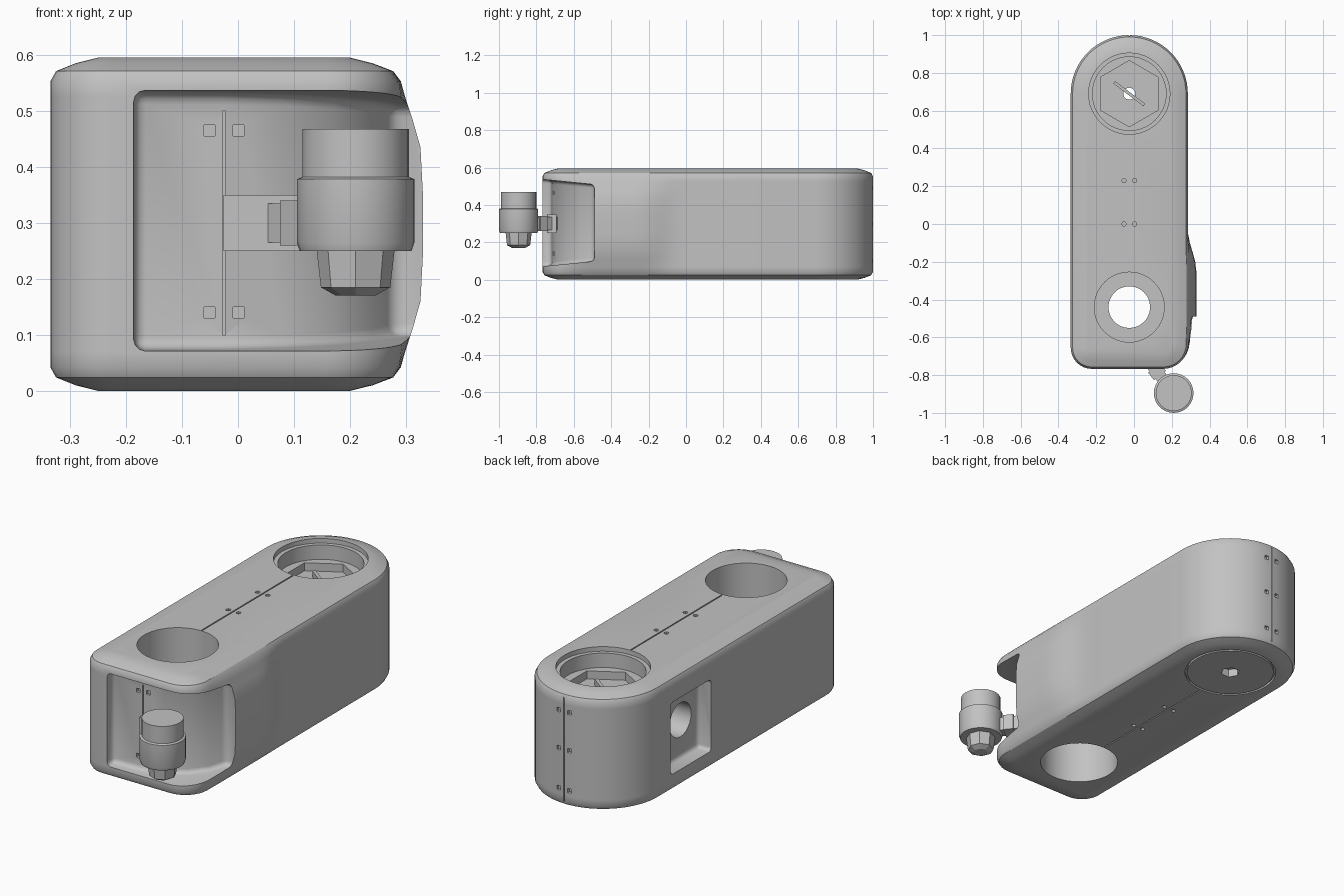
import bpy, bmesh, math
from mathutils import Vector, Matrix

if "Cube" in bpy.data.objects:
    bpy.data.objects.remove(bpy.data.objects["Cube"], do_unlink=True)

grey = bpy.data.materials.new("mid_grey")
grey.use_nodes = True
COLOUR = (0.54, 0.54, 0.54, 1)
grey.diffuse_color = COLOUR
grey.node_tree.nodes["Principled BSDF"].inputs["Base Color"].default_value = COLOUR

SEAM, DIAL_Y, HOLE_Y, HEIGHT = -0.025, 0.69, -0.44, 0.595


def finish(name, bm):
    bmesh.ops.recalc_face_normals(bm, faces=bm.faces)
    mesh = bpy.data.meshes.new(name)
    bm.to_mesh(mesh)
    bm.free()
    mesh.materials.append(grey)
    obj = bpy.data.objects.new(name, mesh)
    bpy.context.collection.objects.link(obj)
    return obj


def loft(name, rings):
    """Closed skin through equal-length rings of points."""
    bm = bmesh.new()
    loops = [[bm.verts.new(p) for p in ring] for ring in rings]
    for a, b in zip(loops, loops[1:]):
        for i in range(len(a)):
            j = (i + 1) % len(a)
            bm.faces.new((a[i], a[j], b[j], b[i]))
    bm.faces.new(loops[0][::-1])
    bm.faces.new(loops[-1])
    return finish(name, bm)


def turned(name, x, y, profile, sides=48, phase=0):
    """Stack of circles from (radius, height) pairs."""
    angles = [phase + math.tau * i / sides for i in range(sides)]
    return loft(name, [[(x + r * math.cos(a), y + r * math.sin(a), z) for a in angles]
                       for r, z in profile])


def box(name, centre, size, turn=0):
    bm = bmesh.new()
    bmesh.ops.create_cube(bm, size=1)
    bm.transform(Matrix.Translation(centre) @ Matrix.Rotation(turn, 4, 'Z')
                 @ Matrix.Diagonal((*size, 1)))
    return finish(name, bm)


def bevel(obj, width, segments=3):
    mod = obj.modifiers.new("bevel", 'BEVEL')
    mod.width, mod.segments = width, segments
    mod.limit_method, mod.angle_limit = 'ANGLE', math.radians(40)
    apply(obj)


def apply(obj):
    bpy.context.view_layer.objects.active = obj
    for mod in list(obj.modifiers):
        bpy.ops.object.modifier_apply(modifier=mod.name)


def cut(obj, cutter):
    mod = obj.modifiers.new("cut", 'BOOLEAN')
    mod.operation, mod.solver, mod.object = 'DIFFERENCE', 'EXACT', cutter
    apply(obj)
    bpy.data.objects.remove(cutter, do_unlink=True)


def ramp(t):
    t = min(max(t, 0), 1)
    return t * t * (3 - 2 * t)


# Body: round back, softened front corners, swollen flank on the +x side
def arc(cx, cy, r, start, end, n):
    return [(cx + r * math.cos(math.radians(start + (end - start) * i / n)),
             cy + r * math.sin(math.radians(start + (end - start) * i / n)))
            for i in range(n + 1)]


def body_ring(z, inset):
    pts = arc(SEAM, DIAL_Y, 0.31 - inset, 0, 180, 32)
    pts += arc(-0.223, -0.655, 0.112 - inset, 180, 270, 8)
    pts += arc(0.155, -0.637, 0.13 - inset, 270, 360, 8)
    pts += [(0.285 - inset, -0.6 + 0.05 * i) for i in range(14)]
    ring = []
    for x, y in pts:
        swell = ramp((-0.03 - y) / 0.22) * ramp((y + 0.76) / 0.26)
        swell *= ramp((0.3 - abs(z - HEIGHT / 2)) / 0.2)
        ring.append((x + (0.045 * swell if x > 0.1 else 0), y, z))
    return ring


lower = [(0, 0.085), (0.01, 0.045), (0.024, 0.01), (0.042, 0), (0.07, 0),
         (0.11, 0), (0.16, 0), (0.24, 0)]
levels = lower + [(HEIGHT - z, d) for z, d in reversed(lower)]
body = loft("body", [body_ring(z, d) for z, d in levels])

# Front bay with a curved wall, widening in height towards the front
bay_plan = [(-0.19, -0.9), (-0.185, -0.72), (SEAM, -0.715), (0.08, -0.69),
            (0.17, -0.64), (0.24, -0.57), (0.275, -0.49), (0.5, -0.49), (0.5, -0.9)]
bay = loft("bay_cutter", [[(x, y, z + slope * (y + 0.65)) for x, y in bay_plan]
                          for z, slope in ((0.083, 0.1), (0.525, -0.1))])
bevel(bay, 0.02)
cut(body, bay)

# Vertical bore with a narrow ledge half way
cut(body, turned("bore_top", SEAM, HOLE_Y, [(0.185, 0.345), (0.185, 0.8)]))
cut(body, turned("bore_low", SEAM, HOLE_Y, [(0.185, -0.2), (0.185, 0.25)]))
cut(body, turned("bore_mid", SEAM, HOLE_Y, [(0.11, 0.2), (0.11, 0.4)]))

# Stepped dial well with a hexagonal pocket and a small through hole
cut(body, turned("well_rim", SEAM, DIAL_Y, [(0.215, 0.572), (0.215, 0.8)]))
cut(body, turned("well", SEAM, DIAL_Y, [(0.195, 0.5), (0.195, 0.8)]))
cut(body, turned("hex_pocket", SEAM, DIAL_Y, [(0.175, 0.46), (0.175, 0.7)], 6, math.pi / 6))
cut(body, turned("pin_hole", SEAM, DIAL_Y, [(0.032, -0.1), (0.032, 0.6)], 12))
cut(body, turned("hex_socket", SEAM, DIAL_Y, [(0.045, -0.1), (0.045, 0.04)], 6))

# Ring groove round the bottom disc
groove = turned("groove", SEAM, DIAL_Y, [(0.218, -0.05), (0.218, 0.012)])
cut(groove, turned("groove_core", SEAM, DIAL_Y, [(0.208, -0.1), (0.208, 0.1)]))
cut(body, groove)

# Side window with a round opening, on the -x side
window = box("window", (-0.333, 0.44, 0.28), (0.14, 0.32, 0.36))
bevel(window, 0.02)
cut(body, window)
port = turned("port", 0, 0, [(0.085, -0.1), (0.085, 0.1)], 24)
port.data.transform(Matrix.Translation((-0.25, 0.42, 0.29)) @ Matrix.Rotation(math.pi / 2, 4, 'Y'))
cut(body, port)

# Seam lines and paired screw holes
for z in (0, HEIGHT):
    cut(body, box("seam", (SEAM, 0.11, z), (0.006, 0.72, 0.012)))
    for y in (0, 0.23):
        for side in (-1, 1):
            cut(body, turned("screw", SEAM + side * 0.028, y, [(0.012, z - 0.015), (0.012, z + 0.015)], 6))
cut(body, box("back_seam", (SEAM, 1.0, HEIGHT / 2), (0.006, 0.012, 0.55)))
for z in (0.1, 0.3, 0.49):
    for side in (-1, 1):
        cut(body, box("back_screw", (SEAM + side * 0.03, 1.0, z), (0.02, 0.03, 0.02)))
cut(body, box("front_seam", (SEAM, -0.715, 0.3), (0.005, 0.012, 0.4)))
for z in (0.14, 0.465):
    for side in (-1, 1):
        cut(body, box("bay_screw", (SEAM + side * 0.026, -0.713, z), (0.02, 0.03, 0.02)))

# Thin bar lying across the dial well
bar = box("dial_bar", (SEAM, DIAL_Y, 0.475), (0.2, 0.016, 0.03), math.radians(-37))

# Nozzle: stepped drum with a faceted tip
NX, NY = 0.21, -0.895
drum = turned("nozzle_drum", NX, NY, [(0.1, 0.25), (0.105, 0.265), (0.105, 0.378),
                                      (0.095, 0.382), (0.095, 0.468)], 32)
tip = turned("nozzle_tip", NX, NY, [(0.035, 0.17), (0.062, 0.185), (0.07, 0.255)], 8)

# Arm joining the nozzle to the bay wall
start, end = Vector((0.05, -0.69, 0.3)), Vector((NX, NY, 0.3))
angle = math.atan2(end.y - start.y, end.x - start.x)
arm = box("nozzle_arm", (start + end) / 2, ((end - start).length, 0.06, 0.07), angle)
collar = box("arm_collar", start.lerp(end, 0.45), (0.05, 0.08, 0.08), angle)
mount = box("arm_mount", (0.042, -0.718, 0.3), (0.135, 0.05, 0.1))

for obj in (body, drum):
    bpy.ops.object.select_all(action='DESELECT')
    obj.select_set(True)
    bpy.context.view_layer.objects.active = obj
    bpy.ops.object.shade_smooth_by_angle(angle=math.radians(32))
